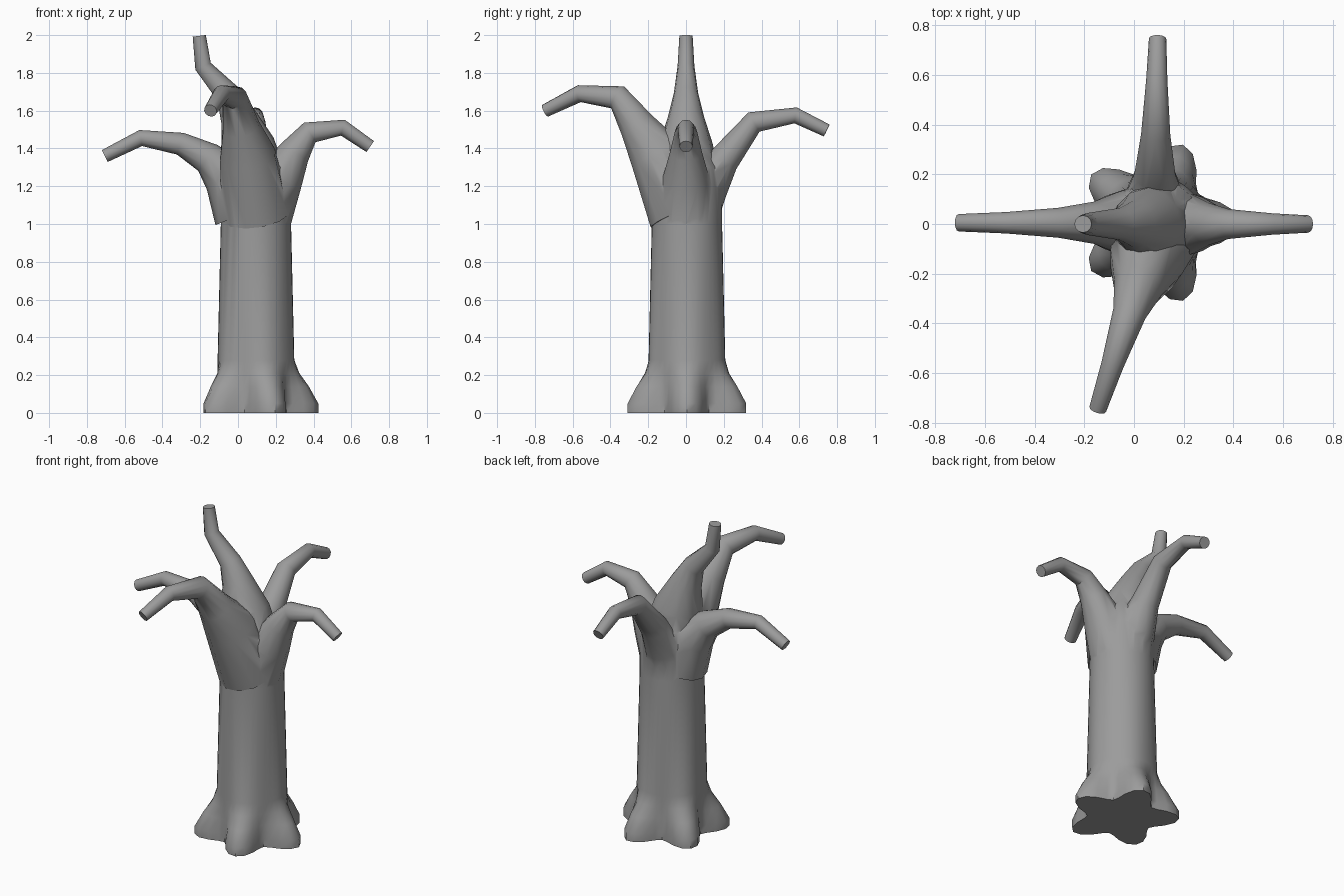
import bpy
import bmesh
from math import cos, sin, tau, radians
from mathutils import Vector

if "Cube" in bpy.data.objects:
    bpy.data.objects.remove(bpy.data.objects["Cube"], do_unlink=True)

bark = bpy.data.materials.new("grey bark")
bark.use_nodes = True
grey = (0.33, 0.33, 0.33, 1)
bark.diffuse_color = grey
bark.node_tree.nodes["Principled BSDF"].inputs["Base Color"].default_value = grey

# Branch radius: a constant twig plus a swelling that fades from root to tip
TWIG = 0.035
SWELLING = (0.115, 0.09, 0.05, 0.025, 0.008, 0)


def loft(name, rings):
    """Skin a closed tube through a list of equal rings of points."""
    bm = bmesh.new()
    loops = [[bm.verts.new(point) for point in ring] for ring in rings]
    count = len(loops[0])
    for low, high in zip(loops, loops[1:]):
        for i in range(count):
            j = (i + 1) % count
            bm.faces.new((low[i], low[j], high[j], high[i]))
    bm.faces.new(loops[0])
    bm.faces.new(loops[-1])
    bmesh.ops.recalc_face_normals(bm, faces=bm.faces)
    mesh = bpy.data.meshes.new(name)
    bm.to_mesh(mesh)
    bm.free()
    mesh.materials.append(bark)
    obj = bpy.data.objects.new(name, mesh)
    bpy.context.collection.objects.link(obj)
    return obj


def trunk_ring(z, radius, flare=0, sides=40):
    """Round section with five root lobes that swell by the flare amount."""
    ring = []
    for i in range(sides):
        angle = tau * i / sides
        r = radius + flare * (0.5 + 0.5 * cos(5 * angle))
        ring.append((0.095 + r * cos(angle), 0.005 + r * sin(angle), z))
    return ring


def branch(name, direction, origin, girth, path, sides=12):
    """Tapered limb along a path of (reach, height) points."""
    along = Vector(direction)
    side = Vector((-along.y, along.x, 0)).normalized()
    points = [Vector(origin) + along * reach + Vector((0, 0, height))
              for reach, height in path]
    steps = [(b - a).normalized() for a, b in zip(points, points[1:])]
    tangents = [(a + b).normalized()
                for a, b in zip(steps[:1] + steps, steps + steps[-1:])]
    rings = []
    for point, tangent, swelling in zip(points, tangents, SWELLING):
        radius = TWIG + girth * swelling
        across = side.cross(tangent).normalized()
        rings.append([point + radius * (side * cos(tau * i / sides)
                                        + across * sin(tau * i / sides))
                      for i in range(sides)])
    return loft(name, rings)


# Trunk with star-shaped root flare
trunk = loft("tree_trunk", [
    trunk_ring(0, .2, .13), trunk_ring(.05, .2, .13),
    trunk_ring(.14, .2, .08), trunk_ring(.21, .2, .03),
    trunk_ring(.28, .203), trunk_ring(1, .186),
    trunk_ring(1.2, .185), trunk_ring(1.3, .17), trunk_ring(1.4, .1)])

# Five branches growing out of the crown
left = branch("left_branch", (1, 0, 0), (0, 0, 0), 1, (
    (.14, 1.05), (.22, 1.24), (.3, 1.38),
    (.38, 1.485), (.555, 1.51), (.7, 1.41)))
right = branch("right_branch", (-1, 0, 0), (0, .005, 0), 1, (
    (-.02, 1.05), (.06, 1.25), (.16, 1.35),
    (.305, 1.425), (.515, 1.455), (.705, 1.36)))
front = branch("front_branch", (-.33, -1, 0), (.1, 0, 0), 1.3, (
    (.02, 1.05), (.15, 1.36), (.255, 1.515),
    (.36, 1.67), (.565, 1.69), (.745, 1.6)))
back = branch("back_branch", (.02, 1, 0), (.08, 0, 0), .95, (
    (.03, 1.05), (.105, 1.2), (.2, 1.34),
    (.36, 1.54), (.58, 1.575), (.745, 1.495)))
upper = branch("upper_branch", (-1, 0, 0), (0, 0, 0), 1.2, (
    (-.1, 1.2), (-.05, 1.42), (0, 1.57),
    (.055, 1.69), (.185, 1.835), (.205, 1.996)))

# Fuse the branches into the trunk
bpy.ops.object.select_all(action="DESELECT")
bpy.context.view_layer.objects.active = trunk
trunk.select_set(True)
for limb in (left, right, front, back, upper):
    union = trunk.modifiers.new("union", "BOOLEAN")
    union.operation = "UNION"
    union.solver = "EXACT"
    union.object = limb
    bpy.ops.object.modifier_apply(modifier=union.name)
    bpy.data.objects.remove(limb, do_unlink=True)
bpy.ops.object.shade_smooth_by_angle(angle=radians(50))
